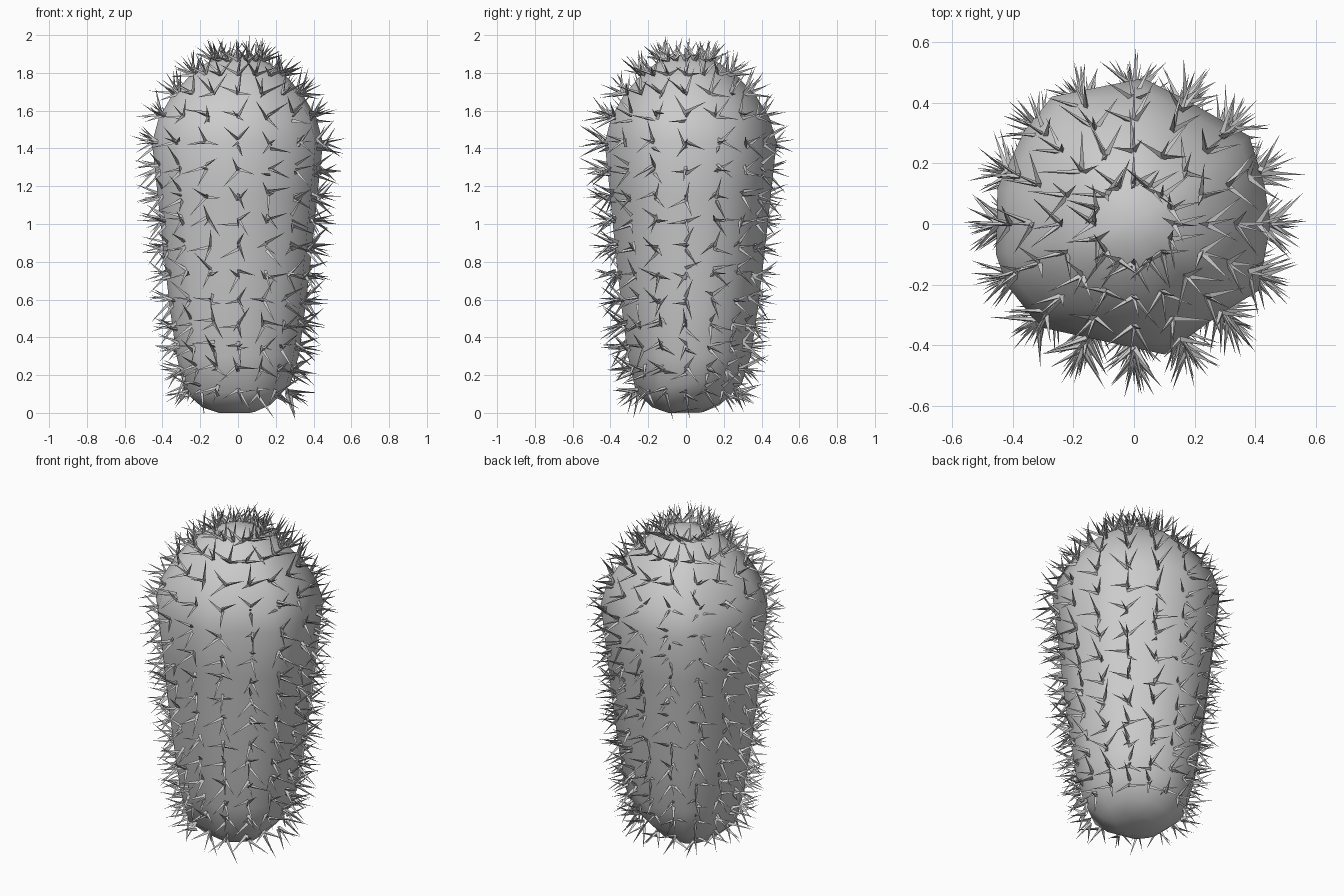
import bpy, bmesh, math, random
from mathutils import Vector

if "Cube" in bpy.data.objects:
    bpy.data.objects.remove(bpy.data.objects["Cube"])

random.seed(4)

# profile of the barrel: (z, radius)
PROFILE = [(0.0, 0.10), (0.03, 0.19), (0.11, 0.28), (0.3, 0.325), (0.55, 0.36), (0.85, 0.395),
           (1.15, 0.425), (1.43, 0.455), (1.56, 0.42), (1.68, 0.35),
           (1.78, 0.26), (1.85, 0.17), (1.89, 0.08)]
# irregular faceted cross-section at the widest point
SECTION = [(0.45, 0.0), (0.43, 0.13), (0.38, 0.29), (0.17, 0.41), (0.03, 0.48),
           (-0.27, 0.42), (-0.36, 0.31), (-0.45, 0.12), (-0.455, -0.1),
           (-0.42, -0.2), (-0.31, -0.34), (0.10, -0.43), (0.28, -0.30), (0.41, -0.22)]


def radius(z):
    for (z0, r0), (z1, r1) in zip(PROFILE, PROFILE[1:]):
        if z <= z1:
            return r0 + (r1 - r0) * (z - z0) / (z1 - z0)
    return PROFILE[-1][1]


def finish(bm, name, smooth):
    bmesh.ops.recalc_face_normals(bm, faces=bm.faces)
    for f in bm.faces:
        f.smooth = smooth
    mesh = bpy.data.meshes.new(name)
    bm.to_mesh(mesh)
    bm.free()
    ob = bpy.data.objects.new(name, mesh)
    bpy.context.collection.objects.link(ob)
    return ob


# barrel body: section lofted along the profile, base slightly tilted
bm = bmesh.new()
rings = []
for z, r in PROFILE:
    k = r / 0.455
    tilt = 0.15 if z < 0.2 else 0.0
    rings.append([bm.verts.new((x * k, y * k, z + tilt * max(0, x + y) * k))
                  for x, y in SECTION])
n = len(SECTION)
for a, b in zip(rings, rings[1:]):
    for i in range(n):
        j = (i + 1) % n
        bm.faces.new((a[i], a[j], b[j], b[i]))
top = bm.verts.new((0, 0, 1.90))
for i in range(n):
    bm.faces.new((rings[-1][i], rings[-1][(i + 1) % n], top))
bm.faces.new(rings[0][::-1])
finish(bm, "cactus_body", True)

# spine clusters: 16 columns of areoles with four thin pyramids each
bm = bmesh.new()


def spine(base, direction, length, width):
    d = direction.normalized()
    u = d.orthogonal().normalized()
    v = d.cross(u)
    ring = []
    for i in range(3):
        a = i * math.tau / 3
        ring.append(bm.verts.new(base + width * (math.cos(a) * u + math.sin(a) * v)))
    tip = bm.verts.new(base + d * length)
    for i in range(3):
        bm.faces.new((ring[i], ring[(i + 1) % 3], tip))
    bm.faces.new(ring[::-1])


ROWS = [0.12, 0.23, 0.35, 0.47, 0.60, 0.74, 0.88, 1.02, 1.15, 1.29, 1.43, 1.57, 1.69, 1.79, 1.865]
for z in ROWS:
    r = radius(z)
    slope = (radius(z + 0.03) - radius(z - 0.03)) / 0.06
    for c in range(16):
        a = c * math.tau / 16
        out = Vector((math.cos(a), math.sin(a), 0))
        side = Vector((-math.sin(a), math.cos(a), 0))
        normal = (out - Vector((0, 0, slope))).normalized()
        up = normal.cross(side)
        base = out * (r - 0.006) + Vector((0, 0, z))
        size = 0.9 if z > 1.8 else 1.0
        spine(base, normal + side * random.uniform(-.3, .3) + up * random.uniform(-.3, .3),
              0.13 * size, 0.008)
        turn = random.uniform(0, math.tau)
        for i in range(3):
            t = turn + i * math.tau / 3 + random.uniform(-.5, .5)
            spread = math.cos(t) * side + math.sin(t) * up
            d = normal + random.uniform(0.5, 1.5) * spread
            shift = Vector((0, 0, random.uniform(-.03, .03))) if z < 1.6 else Vector()
            spine(base + shift, d, random.uniform(0.12, 0.16) * size, 0.011)
finish(bm, "spines", False)
